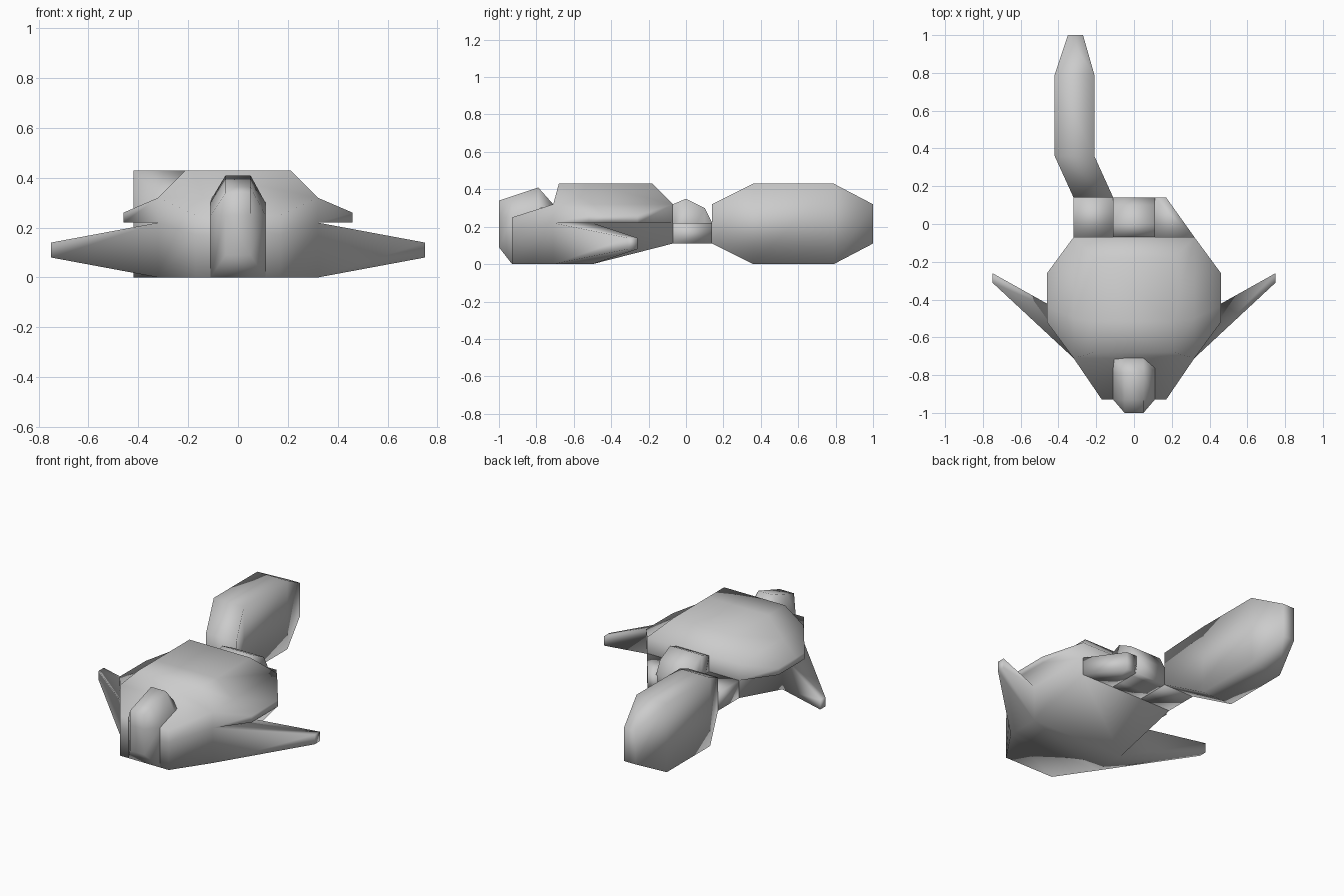
import bpy, bmesh

cube = bpy.data.objects.get("Cube")
if cube:
    bpy.data.objects.remove(cube, do_unlink=True)

grey = bpy.data.materials.new("plain grey")
grey.use_nodes = True
GREY = (0.6, 0.6, 0.6, 1)
grey.diffuse_color = GREY
grey.node_tree.nodes["Principled BSDF"].inputs["Base Color"].default_value = GREY


def loft(rings):
    """Skin a list of closed rings and cap both ends."""
    bm = bmesh.new()
    rows = [[bm.verts.new(p) for p in ring] for ring in rings]
    n = len(rows[0])
    for a, b in zip(rows, rows[1:]):
        for i in range(n):
            j = (i + 1) % n
            bm.faces.new((a[i], a[j], b[j], b[i]))
    bm.faces.new(rows[0])
    bm.faces.new(rows[-1])
    return bm


def box_ring(y, x0, x1, z0, z1):
    return [(x0, y, z0), (x1, y, z0), (x1, y, z1), (x0, y, z1)]


def pull(bm, test, move):
    """Extrude the faces whose centre passes the test, then move the new points."""
    faces = [f for f in bm.faces if test(f.calc_center_median())]
    out = bmesh.ops.extrude_face_region(bm, geom=faces)["geom"]
    for v in out:
        if isinstance(v, bmesh.types.BMVert):
            v.co = move(v.co)
    bmesh.ops.delete(bm, geom=[f for f in faces if f.is_valid], context="FACES_ONLY")


def remap(v, a0, a1, b0, b1):
    return b0 + (v - a0) / (a1 - a0) * (b1 - b0)


def finish(name, bm):
    bmesh.ops.recalc_face_normals(bm, faces=bm.faces)
    mesh = bpy.data.meshes.new(name)
    bm.to_mesh(mesh)
    bm.free()
    mesh.materials.append(grey)
    mesh.shade_smooth()
    obj = bpy.data.objects.new(name, mesh)
    bpy.context.collection.objects.link(obj)


# Body: lofted along y, with a row of points where the shell rim begins
def body_ring(y, w, low, mid, top):
    return [(-w, y, low), (w, y, low), (w, y, mid), (w, y, top), (-w, y, top), (-w, y, mid)]


body = loft([body_ring(-0.93, 0.17, 0, 0.17, 0.25), body_ring(-0.71, 0.32, 0, 0.22, 0.32),
             body_ring(-0.5, 0.32, 0, 0.22, 0.32), body_ring(-0.07, 0.32, 0.11, 0.22, 0.32)])

# Raised shell on top
pull(body, lambda c: c.z > 0.31,
     lambda p: (p.x * 0.66, remap(p.y, -0.71, -0.07, -0.68, -0.18), 0.43))

for side in (1, -1):
    # Shell rim flaring sideways
    pull(body, lambda c: c.x * side > 0.31 and 0.23 < c.z < 0.31,
         lambda p: (side * 0.46, remap(p.y, -0.71, -0.07, -0.52, -0.26),
                    remap(p.z, 0.22, 0.32, 0.22, 0.26)))
    # Swept front flipper
    pull(body, lambda c: 0.31 < c.x * side < 0.33 and c.z < 0.2 and -0.7 < c.y < -0.5,
         lambda p: (side * 0.75, remap(p.y, -0.71, -0.5, -0.31, -0.26),
                    remap(p.z, 0, 0.22, 0.08, 0.14)))
finish("body_with_flippers", body)


# Head: narrow nose, wider cheeks, ridge on top
def head_ring(y, w, low, cheek, crown, top):
    return [(-w, y, low), (w, y, low), (w, y, cheek), (crown, y, top), (-crown, y, top), (-w, y, cheek)]


finish("head", loft([head_ring(-1, 0.05, 0.09, 0.25, 0.05, 0.34),
                     head_ring(-0.93, 0.11, 0, 0.25, 0.05, 0.363),
                     head_ring(-0.79, 0.11, 0.02, 0.3, 0.05, 0.41),
                     head_ring(-0.71, 0.11, 0.02, 0.31, 0.05, 0.32)]))

# Rump: rounded hump between the hind legs
finish("rump", loft([box_ring(y, -0.11, 0.11, 0.11, top) for y, top in
                     ((-0.07, 0.32), (0, 0.35), (0.1, 0.3), (0.14, 0.22))]))

# Left hind leg, tapering to the rear
finish("left_hind_leg", loft([box_ring(-0.07, 0.1, 0.32, 0.11, 0.22),
                              box_ring(0.14, 0.1, 0.17, 0.11, 0.22)]))

# Right hind leg
finish("right_hind_leg", loft([box_ring(-0.07, -0.32, -0.11, 0.11, 0.22),
                               box_ring(0.14, -0.32, -0.11, 0.11, 0.22)]))

# Long paddle trailing from the right hind leg
finish("rear_paddle", loft([box_ring(0.14, -0.32, -0.11, 0.11, 0.32),
                            box_ring(0.36, -0.42, -0.21, 0, 0.43),
                            box_ring(0.79, -0.42, -0.21, 0, 0.43),
                            box_ring(1, -0.35, -0.27, 0.11, 0.32)]))
